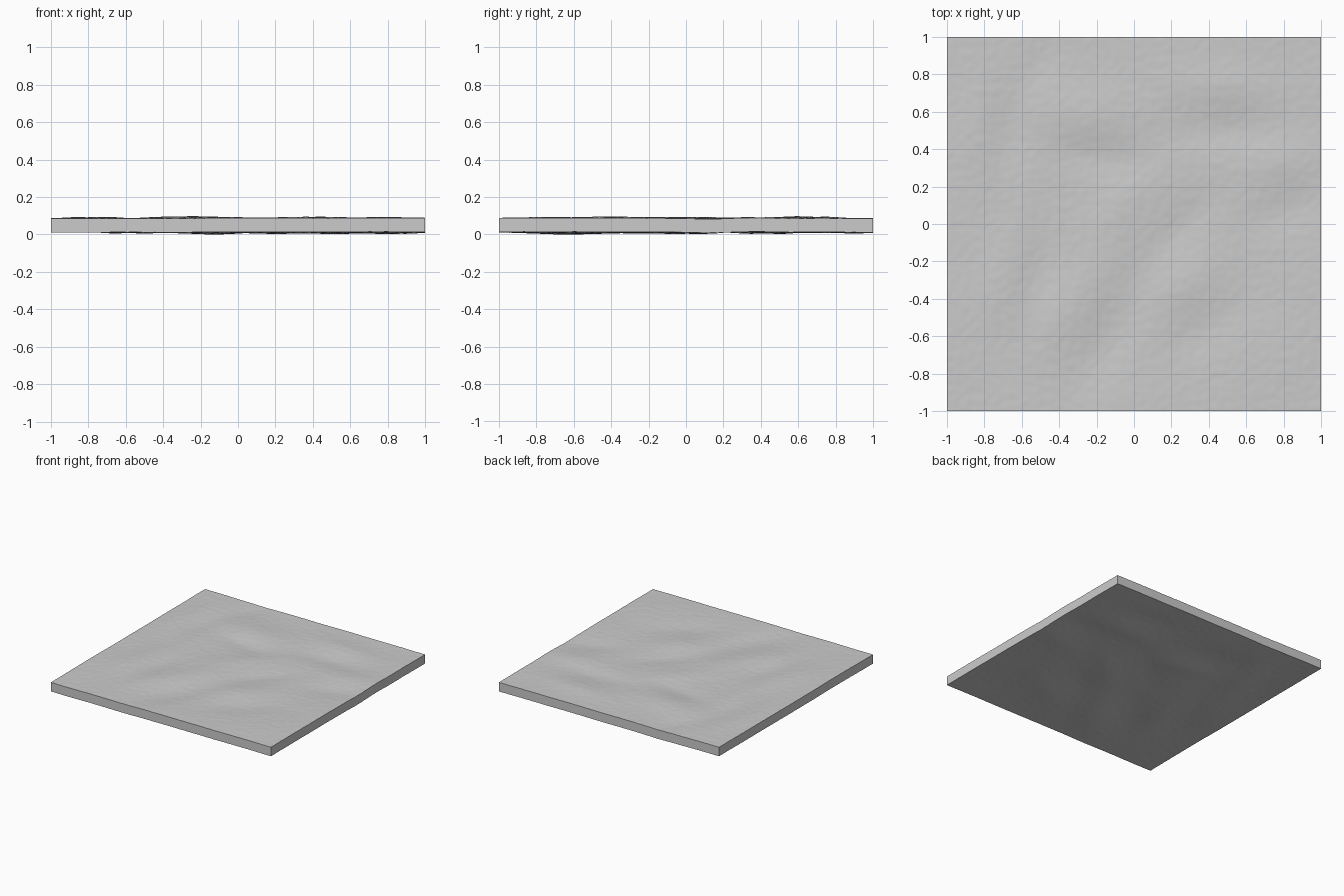
import bpy, bmesh, math
from mathutils import Vector, noise

if "Cube" in bpy.data.objects:
    bpy.data.objects.remove(bpy.data.objects["Cube"])

N = 180            # grid divisions of the ground sheet
THICK = 0.074

# Broad mounds (+) and hollows (-): x, y, half length, half width, direction, height
FEATURES = [
    (-0.30, -0.38, 0.32, 0.13, 60, 0.010),
    (-0.10, -0.58, 0.34, 0.13, 60, -0.012),
    (-0.22, 0.60, 0.26, 0.14, 0, 0.010),
    (-0.20, 0.36, 0.22, 0.10, -10, -0.009),
    (0.45, 0.74, 0.26, 0.10, 0, 0.008),
    (0.48, 0.50, 0.26, 0.10, 5, -0.009),
    (0.00, 0.16, 0.30, 0.11, 40, 0.007),
    (0.24, -0.02, 0.28, 0.10, 45, -0.009),
    (0.75, 0.33, 0.22, 0.10, 10, 0.007),
    (0.82, 0.08, 0.22, 0.11, 20, -0.009),
    (0.25, -0.32, 0.28, 0.11, 35, 0.007),
    (0.38, -0.56, 0.28, 0.11, 35, -0.007),
    (-0.70, -0.25, 0.25, 0.12, 80, 0.008),
    (-0.52, -0.30, 0.25, 0.09, 80, -0.007),
    (-0.85, 0.50, 0.28, 0.10, 85, 0.006),
    (-0.66, 0.45, 0.28, 0.10, 85, -0.007),
    (-0.50, 0.85, 0.22, 0.10, 60, -0.006),
    (0.75, -0.75, 0.30, 0.20, 30, 0.005),
]


def height(x, y):
    z = 0.0
    for fx, fy, length, width, angle, h in FEATURES:
        c, s = math.cos(math.radians(angle)), math.sin(math.radians(angle))
        u = ((x - fx) * c + (y - fy) * s) / length
        v = ((y - fy) * c - (x - fx) * s) / width
        z += h * math.exp(-(u * u + v * v))
    z += 0.003 * noise.noise(Vector((x * 3, y * 3, 1.7)))
    z += 0.0014 * noise.noise(Vector((x * 26, y * 26, 5.1)))
    return z


# Ground sheet with rolling relief
bm = bmesh.new()
bmesh.ops.create_grid(bm, x_segments=N, y_segments=N, size=1.0)
for v in bm.verts:
    v.co.z = height(v.co.x, v.co.y) + 0.098

# Matching underside and side walls
bottom = bmesh.ops.duplicate(bm, geom=bm.verts[:] + bm.edges[:] + bm.faces[:])
low_faces = [g for g in bottom["geom"] if isinstance(g, bmesh.types.BMFace)]
low_verts = [g for g in bottom["geom"] if isinstance(g, bmesh.types.BMVert)]
for v in low_verts:
    v.co.z -= THICK
bmesh.ops.reverse_faces(bm, faces=low_faces)
rim = [e for e in bm.edges if e.is_boundary]
bmesh.ops.bridge_loops(bm, edges=rim)
bmesh.ops.recalc_face_normals(bm, faces=bm.faces[:])

# Rest the slab on the ground plane
lowest = min(v.co.z for v in bm.verts)
for v in bm.verts:
    v.co.z -= lowest

mesh = bpy.data.meshes.new("ground_slab")
bm.to_mesh(mesh)
bm.free()
slab = bpy.data.objects.new("ground_slab", mesh)
bpy.context.collection.objects.link(slab)
bpy.context.view_layer.objects.active = slab
slab.select_set(True)
bpy.ops.object.shade_smooth_by_angle(angle=math.radians(40))
